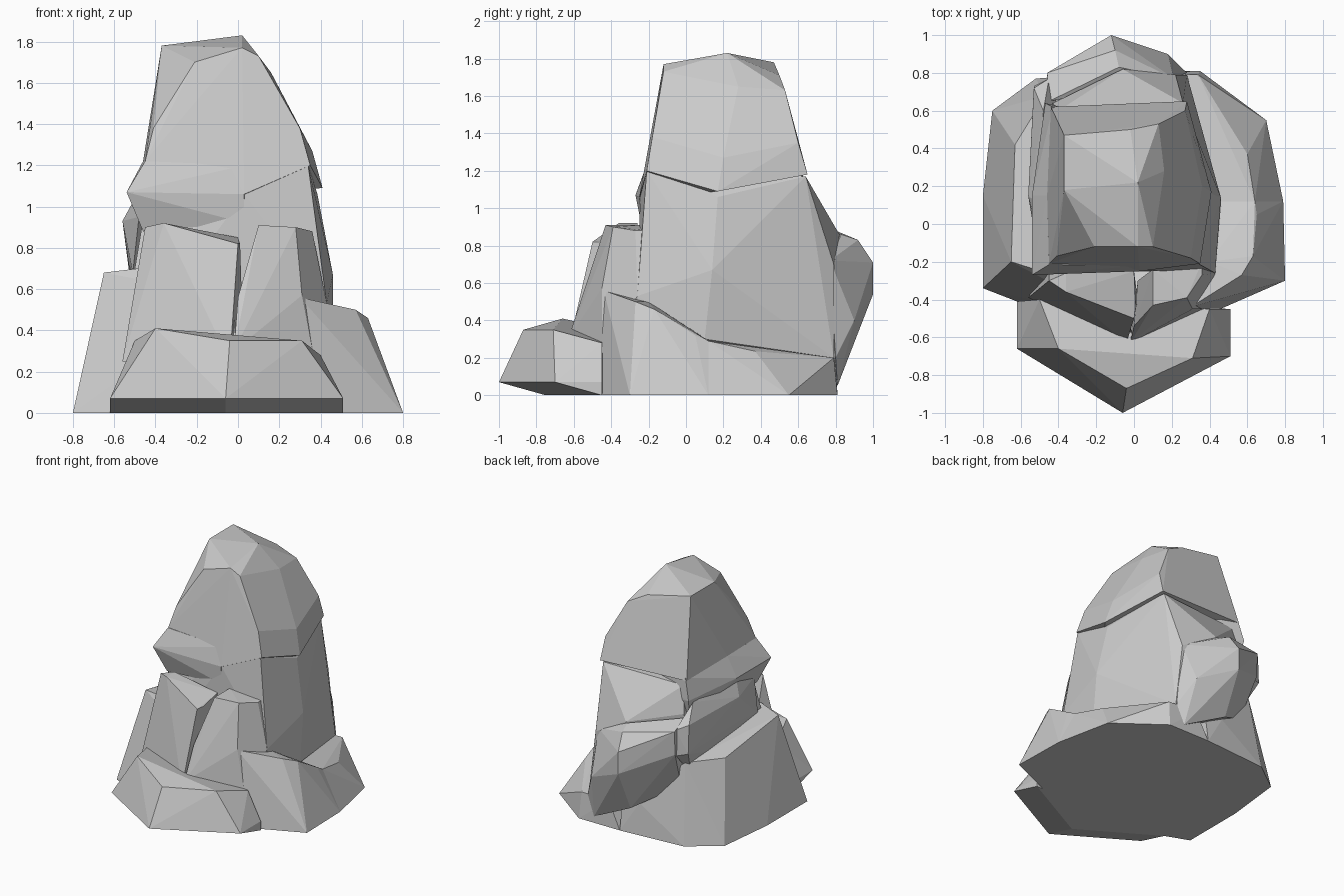
import bpy, bmesh, math


def chunk(name, points):
    """A faceted stone block: convex skin around its corner points."""
    bm = bmesh.new()
    for p in points:
        bm.verts.new(p)
    res = bmesh.ops.convex_hull(bm, input=bm.verts[:])
    junk = {g for g in res["geom_interior"] + res["geom_unused"]
            if isinstance(g, bmesh.types.BMVert)}
    bmesh.ops.delete(bm, geom=list(junk), context='VERTS')
    bmesh.ops.dissolve_limit(bm, angle_limit=math.radians(3),
                             verts=bm.verts[:], edges=bm.edges[:])
    bmesh.ops.recalc_face_normals(bm, faces=bm.faces[:])
    me = bpy.data.meshes.new(name)
    bm.to_mesh(me)
    bm.free()
    ob = bpy.data.objects.new(name, me)
    bpy.context.collection.objects.link(ob)
    return ob


# upper half of the spire
chunk("upper_spire", [
    (-.37, .18, 1.78), (-.37, .47, 1.78), (.02, .22, 1.83), (.02, -.12, 1.77),
    (-.21, -.12, 1.70), (.10, -.12, 1.73), (.16, .28, 1.65), (.13, .53, 1.63),
    (-.02, .50, 1.71), (-.41, -.17, 1.38), (.30, -.18, 1.38), (.36, .20, 1.27),
    (.27, .60, 1.35), (-.42, .57, 1.40), (-.45, -.21, 1.22), (.03, -.25, 1.06),
    (.35, -.21, 1.20), (.41, .17, 1.09), (.28, .65, 1.18), (-.44, .62, 1.2),
    (-.46, .15, 1.22)])

# overhanging brow round the left side
chunk("brow", [
    (-.45, -.215, 1.22), (-.46, .15, 1.22), (-.43, .62, 1.22),
    (-.54, -.27, 1.07), (-.54, .15, 1.07), (-.47, .64, 1.06),
    (.03, -.25, 1.06), (.03, -.22, 1.2), (-.46, -.21, .88), (.03, -.24, .92),
    (-.45, .6, .9), (.1, .5, 1.1), (.1, .5, .95)])

# lower half of the spire, stepped in under the ledge
chunk("lower_spire", [
    (.34, -.21, 1.20), (.385, .17, 1.06), (.26, .64, 1.17), (-.40, .60, 1.15),
    (-.45, -.15, 1.0), (.03, -.245, 1.06), (.46, .14, .67), (.46, .10, .30),
    (.43, -.26, .53), (.42, -.25, .3), (.23, .73, .90), (.22, .79, .70),
    (.28, .79, .20), (-.47, .60, .60), (-.50, -.20, .70), (-.45, -.24, .4),
    (-.4, .6, .2), (.08, .75, .97), (-.06, .82, .86), (-.43, .64, .95)])

# slabs leaning on the back and left
chunk("back_slab", [
    (-.12, 1, .71), (-.12, 1, .54), (.02, .89, .72), (.18, .90, .40),
    (-.10, .92, .83), (-.08, .83, .86), (-.46, .80, .88), (-.46, .79, .70),
    (-.45, .65, .93), (.21, .77, .72), (.28, .80, .20), (.22, .81, .05),
    (-.12, .85, .22), (-.42, .66, .40)])
chunk("left_slab", [
    (-.48, -.15, .95), (-.56, .15, .93), (-.53, .10, .72), (-.51, -.15, .68),
    (-.53, .72, .92), (-.53, .73, .70), (-.45, .77, .88), (-.45, .77, .68),
    (-.48, .60, 1.04), (-.50, .1, 1.04), (-.48, .1, .5), (-.46, .6, .5),
    (-.3, .3, .9), (-.3, .3, .5)])

# spreading foot, left and right
chunk("left_foot", [
    (-.80, -.34, 0), (-.80, .15, 0), (-.75, .60, 0), (-.52, .77, 0),
    (0, -.65, 0), (0, .81, 0), (-.65, -.20, .68), (-.63, .12, .61),
    (-.63, .42, .58), (-.47, .68, .60), (-.15, .78, .24), (-.40, -.28, .71),
    (-.02, -.53, .56), (0, .78, .2), (-.69, -.28, .36)])
chunk("right_foot_front", [
    (.80, -.30, 0), (.79, .12, 0), (0, .12, 0), (0, -.65, 0), (.57, -.27, .50),
    (.63, -.17, .46), (.65, .05, .32), (.64, .12, .29), (.30, -.44, .56),
    (0, -.54, .56), (.40, -.20, .50), (.4, .12, .29), (0, .12, .3)])
chunk("right_foot_back", [
    (.79, .12, 0), (.70, .55, 0), (.35, .81, 0), (.22, .80, 0), (0, .81, 0),
    (0, .12, 0), (.64, .12, .29), (.60, .37, .235), (.34, .79, .20),
    (.1, .80, .2), (.4, .12, .29), (0, .12, .29)])

# two upright slabs on the front
chunk("front_left_slab", [
    (-.45, -.30, .90), (-.36, -.36, .92), (-.36, -.26, .92), (0, -.50, .82),
    (.01, -.44, .82), (0, -.25, .85), (-.02, -.54, .55), (.02, -.40, .50),
    (-.04, -.63, .25), (-.48, -.32, .70), (-.56, -.39, .25), (-.45, -.2, .5)])
chunk("front_right_slab", [
    (.10, -.43, .91), (.10, -.24, .91), (.28, -.39, .90), (.36, -.27, .88),
    (.36, -.2, .88), (.31, -.45, .57), (.43, -.26, .53), (0, -.54, .56),
    (-.02, -.63, .30), (.37, -.45, .25), (.02, -.30, .56), (.35, -.2, .3)])

# pointed, undercut wedge at the foot of the front
chunk("front_wedge", [
    (-.62, -.66, .07), (-.06, -1, .07), (.51, -.70, .07), (-.62, -.41, 0),
    (-.06, -.75, 0), (.51, -.45, 0), (-.40, -.66, .41), (-.04, -.87, .35),
    (.31, -.71, .35), (.40, -.45, .28), (.51, -.45, .07), (-.02, -.63, .35),
    (-.50, -.40, .35), (-.62, -.41, .07)])
